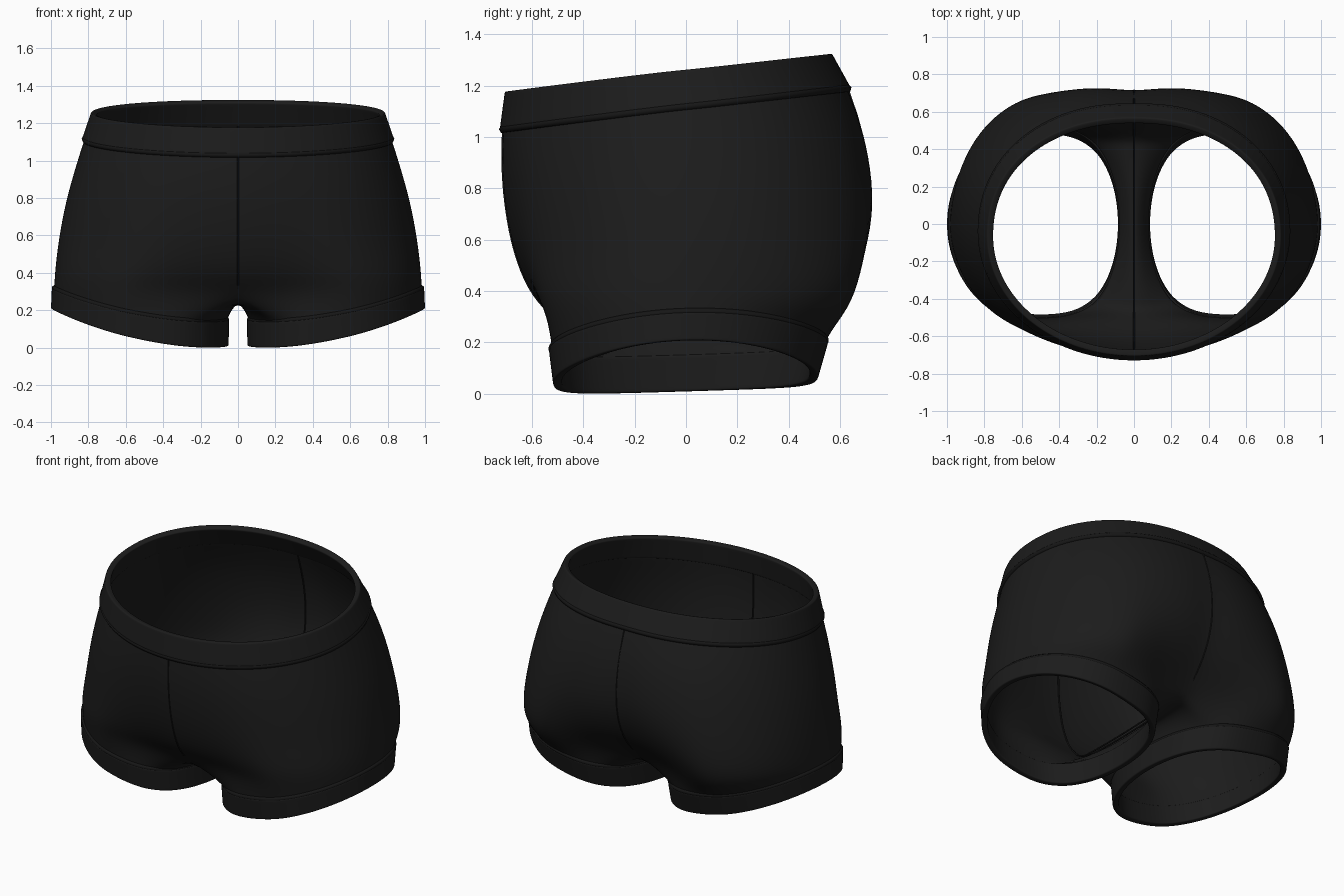
import bpy
from math import sin, cos, pi, radians

old = bpy.data.objects.get("Cube")
if old:
    bpy.data.objects.remove(old, do_unlink=True)


def material(name, value):
    m = bpy.data.materials.new(name)
    m.use_nodes = True
    colour = (value, value, value, 1)
    m.diffuse_color = colour
    bsdf = m.node_tree.nodes["Principled BSDF"]
    bsdf.inputs["Base Color"].default_value = colour
    bsdf.inputs["Roughness"].default_value = 0.8
    return m


FABRIC = material("black fabric", 0.0115)
THREAD = material("dark thread", 0.008)

ARC, INNER = 24, 16        # columns on the outer side and on the crotch side
SPREAD = radians(125)      # how far the outer side wraps around the leg


def lerp(a, b, t):
    return tuple(p + (q - p) * t for p, q in zip(a, b))


def leg_point(a, x_in, x_out, y_front, y_back):
    """Oval that is flatter on the inner thigh."""
    c = cos(a) if cos(a) > 0 else -abs(cos(a)) ** 0.65
    x = (x_in + x_out) / 2 + (x_out - x_in) / 2 * c
    return x, sin(a) * (y_back if sin(a) > 0 else -y_front)


def body_arc(x_out, yf, zf, yb, zb, z_side, cheek=0, w=0, leg_f=0, leg_b=0):
    """Half ring from front centre over the left side to back centre."""
    pts = []
    for i in range(ARC + 1):
        t = -pi / 2 + pi * i / ARC
        c, s = max(cos(t), 0), sin(t)
        p = 0.92 if s > 0 else 1.0
        x = x_out * c ** p if 0 < i < ARC else 0
        y = (yf + yb) / 2 + (yb - yf) / 2 * (abs(s) ** p) * (1 if s > 0 else -1)
        if s > 0:
            y += cheek * 6.75 * c * (1 - c) ** 2
        z = zf + (zb - zf) * (1 + s) / 2 + (z_side - (zf + zb) / 2) * c * c
        k = min(1, c * 1.8)
        k = w * k * k * (3 - 2 * k)
        lx, ly = leg_point(t / (pi / 2) * SPREAD, 0.03, x_out, leg_f, leg_b)
        pts.append(lerp((x, y, z), (lx, ly, z), k))
    return pts


def leg_ring(x_in, x_out, yf, yb, z0, rise):
    """Closed ring around the left leg, in the same column order."""
    angles = [-SPREAD + 2 * SPREAD * i / ARC for i in range(ARC + 1)]
    gap = 2 * pi - 2 * SPREAD
    angles += [SPREAD + gap * j / INNER for j in range(1, INNER)]
    pts = []
    for a in angles:
        x, y = leg_point(a, x_in, x_out, yf, yb)
        z = z0 + rise * ((x - x_in) / (x_out - x_in)) ** 2 + 0.03 * y
        pts.append((x, y, z))
    return pts


def make(name, verts, faces, thickness, offset):
    me = bpy.data.meshes.new(name)
    me.from_pydata(verts, [], faces)
    me.materials.append(FABRIC)
    ob = bpy.data.objects.new(name, me)
    bpy.context.collection.objects.link(ob)
    for f in me.polygons:
        f.use_smooth = True
    mirror = ob.modifiers.new("mirror", "MIRROR")
    mirror.merge_threshold = 0.0005
    solid = ob.modifiers.new("cloth thickness", "SOLIDIFY")
    solid.thickness, solid.offset = thickness, offset
    sub = ob.modifiers.new("smooth", "SUBSURF")
    sub.levels = sub.render_levels = 2


def loft(rows):
    """Vertices and outward faces between rows; long rows are closed."""
    verts, starts, faces = [], [], []
    for r in rows:
        starts.append(len(verts))
        verts += r
    for k in range(len(rows) - 1):
        n = min(len(rows[k]), len(rows[k + 1]))
        closed = n > ARC + 1
        a, b = starts[k], starts[k + 1]
        for i in range(n if closed else n - 1):
            j = (i + 1) % n
            faces.append((a + i, b + i, b + j, a + j))
    return verts, faces


def bead(name, pts, radius, cyclic, mirrored=False):
    cu = bpy.data.curves.new(name, "CURVE")
    cu.dimensions = "3D"
    cu.bevel_depth, cu.bevel_resolution = radius, 1
    cu.resolution_u = 4
    cu.materials.append(THREAD)
    sp = cu.splines.new("NURBS")
    sp.points.add(len(pts) - 1)
    for p, co in zip(sp.points, pts):
        p.co = (*co, 1)
    sp.order_u = 4
    sp.use_cyclic_u = cyclic
    sp.use_endpoint_u = not cyclic
    ob = bpy.data.objects.new(name, cu)
    bpy.context.collection.objects.link(ob)
    if mirrored:
        ob.modifiers.new("mirror", "MIRROR")


def on_seam(centre, beside):
    """Where the smoothed cloth crosses the centre line."""
    x, y, z = lerp(centre, beside, 1 / 3)
    return 0, y, z


# Waistband
waist_top = body_arc(0.775, -0.695, 1.178, 0.558, 1.322, 1.255)
waist_low = body_arc(0.822, -0.715, 1.03, 0.63, 1.19, 1.115, 0.005)
band = [[lerp(p, q, t) for p, q in zip(waist_top, waist_low)]
        for t in (0, 0.06, 0.5, 0.94, 1)]
make("waistband", *loft(band), 0.036, -0.3)

# Body, from under the waistband down to the crotch
body = [
    [lerp(p, q, 0.12) for p, q in zip(waist_low, waist_top)],
    waist_low,
    body_arc(0.875, -0.722, 0.88, 0.690, 1.02, 0.95, 0.02, 0.1, -0.70, 0.70),
    body_arc(0.928, -0.705, 0.70, 0.715, 0.83, 0.76, 0.036, 0.2, -0.69, 0.73),
    body_arc(0.960, -0.668, 0.53, 0.705, 0.65, 0.58, 0.045, 0.35, -0.67, 0.765),
    body_arc(0.975, -0.605, 0.38, 0.625, 0.46, 0.46, 0.045, 0.7, -0.615, 0.74),
    body_arc(0.982, -0.505, 0.285, 0.48, 0.31, 0.38, 0.02, 1.0, -0.555, 0.655),
]

# Crotch seam joins back to front and closes the leg opening
back, front = body[-1][ARC], body[-1][0]
crotch = []
for j in range(1, INNER):
    x, y, z = lerp(back, front, j / INNER)
    crotch.append((0, y, z - 0.03 * sin(pi * j / INNER) ** 0.7))
seam_front = [on_seam(r[0], r[1]) for r in body[1:]]
seam_back = [on_seam(r[ARC], r[ARC - 1]) for r in body[1:]]
body[-1] = body[-1] + crotch

# Legs and cuffs
cuff_top = leg_ring(0.06, 0.985, -0.525, 0.545, 0.152, 0.168)
cuff_low = leg_ring(0.062, 0.99, -0.508, 0.505, 0.008, 0.2)
body += [cuff_top, [lerp(p, q, 0.15) for p, q in zip(cuff_top, cuff_low)]]
make("shorts_body", *loft(body), 0.02, -1)
cuff = [[lerp(p, q, t) for p, q in zip(cuff_top, cuff_low)]
        for t in (0, 0.06, 0.5, 0.94, 1)]
make("leg_cuffs", *loft(cuff), 0.036, -0.3)

# Stitching
seam = seam_front + crotch[::-1] + seam_back[::-1]
lining = [(0, y * 0.965, z + 0.022 * max(0, 1 - (y / 0.7) ** 2))
          for x, y, z in seam]
bead("centre_seam", seam, 0.005, False)
bead("inner_centre_seam", lining, 0.005, False)
full_waist = waist_low + [(-x, y, z) for x, y, z in waist_low[-2:0:-1]]
bead("waistband_stitching", full_waist, 0.016, True)
bead("cuff_stitching", cuff_top, 0.014, True, True)
